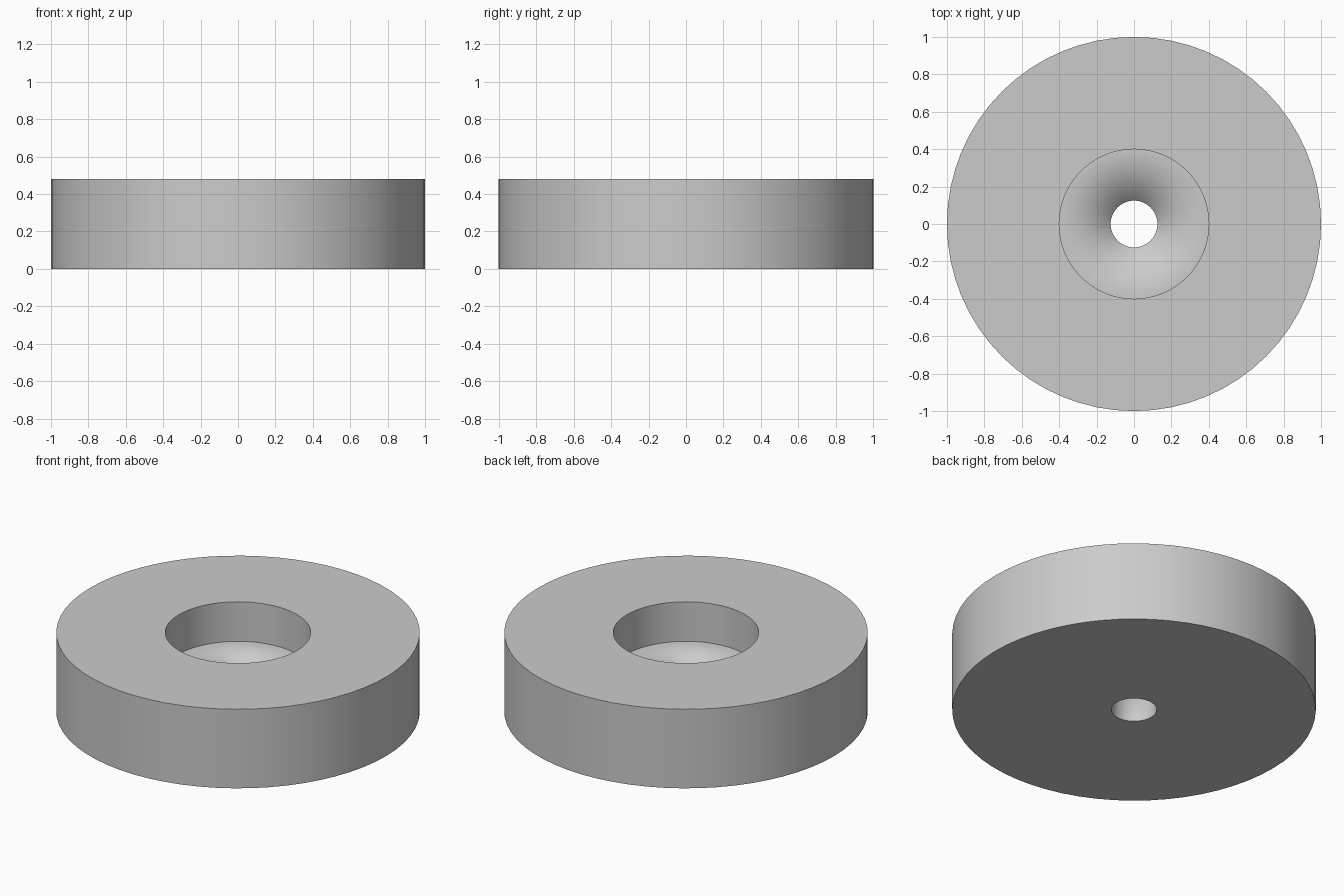
import bpy
import bmesh
from math import radians
from mathutils import Matrix, Vector

cube = bpy.data.objects.get("Cube")
if cube:
    bpy.data.objects.remove(cube, do_unlink=True)

SEGMENTS = 64
OUTER, RECESS, BORE = 1.0, 0.4, 0.125
HEIGHT, FLOOR = 0.48, 0.24

# Plain grey material
grey = bpy.data.materials.new("plain grey")
grey.use_nodes = True
colour = (0.6, 0.6, 0.6, 1)
grey.diffuse_color = colour
grey.node_tree.nodes["Principled BSDF"].inputs["Base Color"].default_value = colour

# Closed cross-section (radius, height) turned around the z axis
profile = [(OUTER, 0), (OUTER, HEIGHT), (RECESS, HEIGHT),
           (RECESS, FLOOR), (BORE, FLOOR), (BORE, 0)]
bm = bmesh.new()
points = [bm.verts.new((r, 0, z)) for r, z in profile]
edges = [bm.edges.new((a, b)) for a, b in zip(points, points[1:] + points[:1])]
bmesh.ops.spin(bm, geom=points + edges, cent=(0, 0, 0), axis=(0, 0, 1),
               angle=radians(360), steps=SEGMENTS, use_duplicate=False)
bmesh.ops.remove_doubles(bm, verts=bm.verts, dist=0.0005)
bmesh.ops.recalc_face_normals(bm, faces=bm.faces)

mesh = bpy.data.meshes.new("counterbored_disc")
bm.to_mesh(mesh)
bm.free()
mesh.materials.append(grey)
disc = bpy.data.objects.new("counterbored_disc", mesh)
bpy.context.collection.objects.link(disc)

# Smooth round walls with crisp rims
bpy.context.view_layer.objects.active = disc
disc.select_set(True)
bpy.ops.object.shade_smooth_by_angle(angle=radians(30))

# The recess floor blends softly into the bore
for edge in mesh.edges:
    ends = [mesh.vertices[i].co for i in edge.vertices]
    if all(abs(p.z - FLOOR) < 0.01 and p.xy.length < BORE + 0.01 for p in ends):
        edge.use_edge_sharp = False
